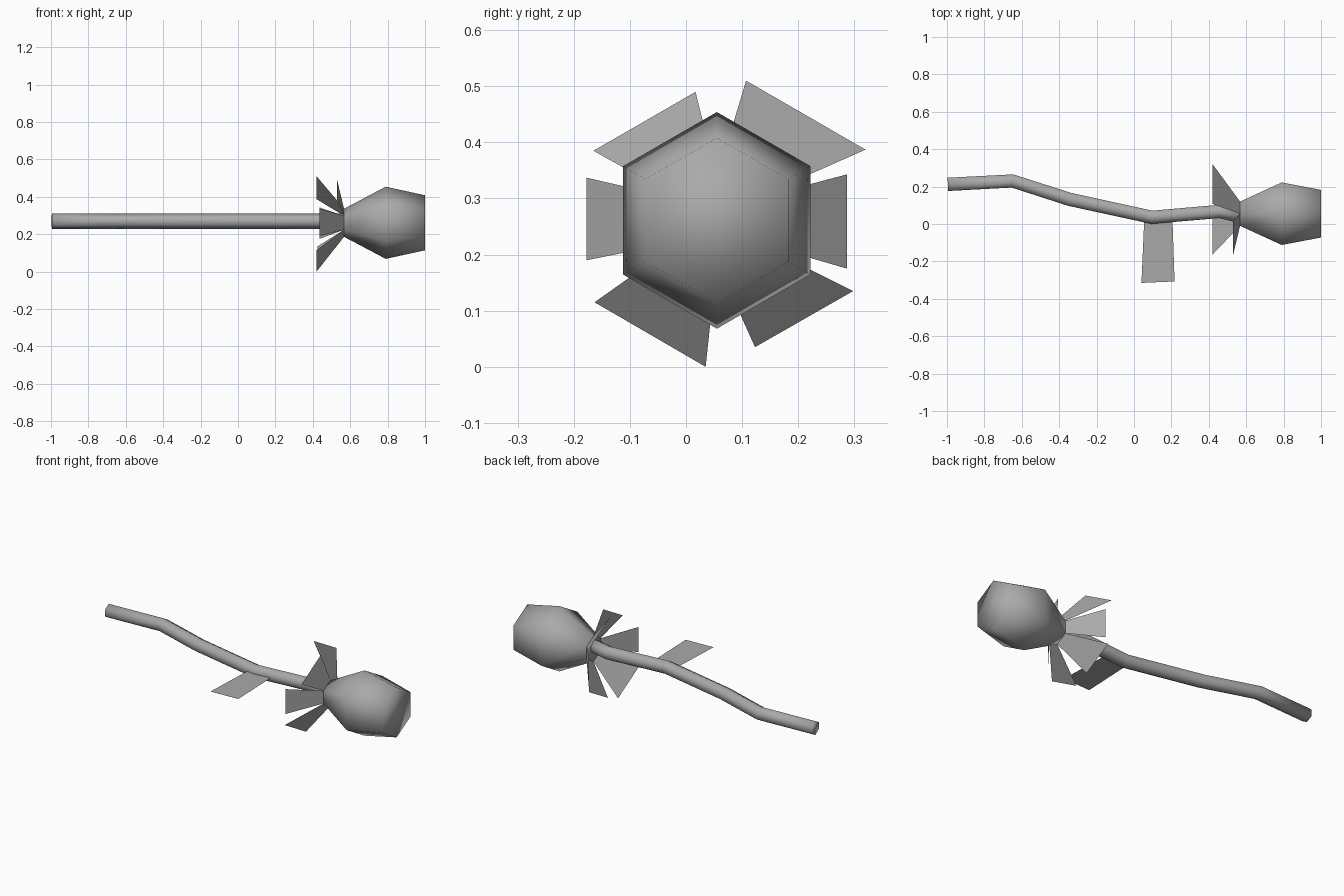
import bpy, bmesh, math
from mathutils import Vector

cube = bpy.data.objects.get("Cube")
if cube:
    bpy.data.objects.remove(cube, do_unlink=True)

GREY = (0.4, 0.4, 0.4, 1)
mat = bpy.data.materials.new("plain_grey")
mat.use_nodes = True
mat.diffuse_color = GREY
mat.node_tree.nodes["Principled BSDF"].inputs["Base Color"].default_value = GREY


def finish(bm, name, smooth=False):
    mesh = bpy.data.meshes.new(name)
    for f in bm.faces:
        f.smooth = smooth
    bm.to_mesh(mesh)
    bm.free()
    mesh.materials.append(mat)
    obj = bpy.data.objects.new(name, mesh)
    bpy.context.collection.objects.link(obj)
    return obj


def hex_ring(center, radius, direction):
    """Six points around a horizontal direction, first one on top."""
    side = Vector((-direction.y, direction.x, 0)).normalized()
    up = Vector((0, 0, 1))
    return [center + radius * (math.cos(a) * up + math.sin(a) * side)
            for a in (i * math.pi / 3 for i in range(6))]


def loft(name, centers, radii):
    """Closed six-sided tube through the centers."""
    bm = bmesh.new()
    pts = [Vector(c) for c in centers]
    rings = []
    for i, p in enumerate(pts):
        d = pts[min(i + 1, len(pts) - 1)] - pts[max(i - 1, 0)]
        rings.append([bm.verts.new(v) for v in hex_ring(p, radii[i], d)])
    for a, b in zip(rings, rings[1:]):
        for j in range(6):
            k = (j + 1) % 6
            bm.faces.new((a[j], a[k], b[k], b[j]))
    bm.faces.new(rings[0])
    bm.faces.new(rings[-1])
    bmesh.ops.recalc_face_normals(bm, faces=bm.faces)
    return finish(bm, name, True)


def plate(name, corners):
    bm = bmesh.new()
    bm.faces.new([bm.verts.new(c) for c in corners])
    return finish(bm, name)


# Bent stem
path = [(-0.995, 0.212), (-0.65, 0.23), (-0.345, 0.132),
        (0.095, 0.036), (0.455, 0.067), (0.57, 0.04)]
loft("stem", [(x, y, 0.27) for x, y in path], [0.041] * len(path))

# Flower bud
CY, CZ = 0.055, 0.261
loft("bud", [(x, CY, CZ) for x in (0.567, 0.79, 1.0)], [0.075, 0.193, 0.147])

# Sepals, each hinged on one edge of the bud's base: x, then two (y, z) tips
base = hex_ring(Vector((0.567, CY, CZ)), 0.075, Vector((1, 0, 0)))
tips = [
    (0.42, (0.107, 0.51), (0.32, 0.387)),
    (0.435, (0.287, 0.343), (0.287, 0.175)),
    (0.425, (0.298, 0.135), (0.123, 0.035)),
    (0.42, (0.035, 0.0), (-0.163, 0.115)),
    (0.435, (-0.177, 0.19), (-0.177, 0.337)),
    (0.53, (-0.165, 0.385), (0.017, 0.49)),
]
for i, (x, p, q) in enumerate(tips):
    plate(f"sepal_{i + 1}", [base[i], base[(i + 1) % 6], (x, *q), (x, *p)])

# Flat leaf on the stem
plate("leaf", [(0.055, 0.03, 0.27), (0.04, -0.315, 0.27),
               (0.217, -0.307, 0.27), (0.205, 0.045, 0.27)])
